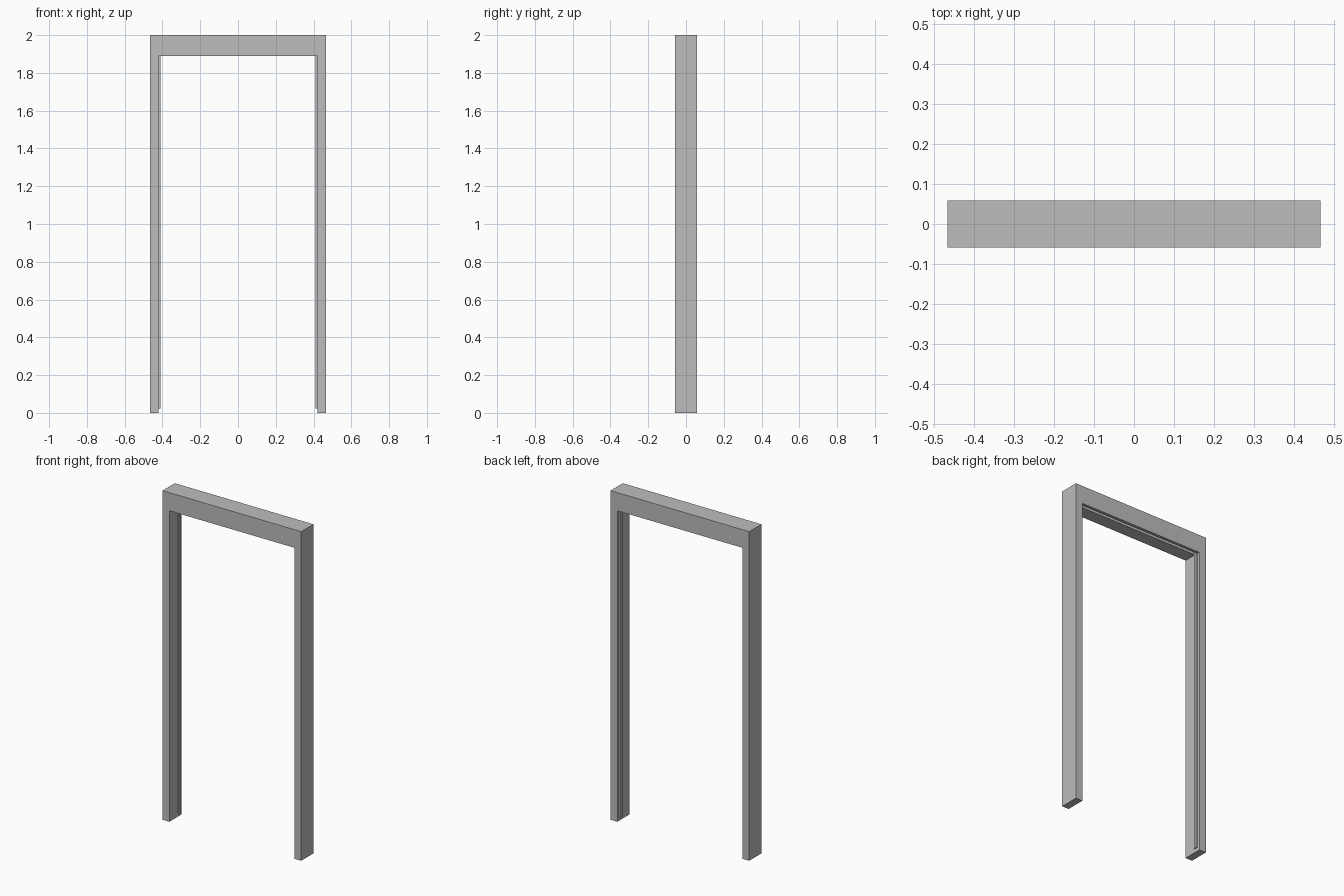
import bpy, bmesh

if "Cube" in bpy.data.objects:
    bpy.data.objects.remove(bpy.data.objects["Cube"])

grey = bpy.data.materials.new("light_grey")
grey.diffuse_color = (0.51, 0.51, 0.51, 1)
grey.use_nodes = True
grey.node_tree.nodes["Principled BSDF"].inputs["Base Color"].default_value = grey.diffuse_color

W, D = 0.466, 0.059           # half width and half depth of the frame
RAIL_Y0, RAIL_Y1 = 0.022, 0.042   # guide rail and slot position


def prism(name, profile, axis, a, b):
    """Extrude a 2D profile along x (profile y,z) or z (profile x,y)."""
    place = (lambda p, t: (t, *p)) if axis == "x" else (lambda p, t: (*p, t))
    bm = bmesh.new()
    face = bm.faces.new([bm.verts.new(place(p, a)) for p in profile])
    ext = bmesh.ops.extrude_face_region(bm, geom=[face])
    verts = [v for v in ext["geom"] if isinstance(v, bmesh.types.BMVert)]
    shift = (b - a, 0, 0) if axis == "x" else (0, 0, b - a)
    bmesh.ops.translate(bm, verts=verts, vec=shift)
    bmesh.ops.recalc_face_normals(bm, faces=bm.faces)
    mesh = bpy.data.meshes.new(name)
    bm.to_mesh(mesh)
    bm.free()
    mesh.materials.append(grey)
    obj = bpy.data.objects.new(name, mesh)
    bpy.context.collection.objects.link(obj)
    return obj


def rect(x0, x1, y0, y1):
    return [(x0, y0), (x1, y0), (x1, y1), (x0, y1)]


# Upright posts with a thin guide rail on each inner face
for side, s in (("left", -1), ("right", 1)):
    prism(side + "_post", rect(s * 0.42, s * W, -D, D), "z", 0, 1.89)
    prism(side + "_guide_rail", rect(s * 0.411, s * 0.42, RAIL_Y0, RAIL_Y1),
          "z", 0.022, 1.90)

# Top box with a shallow slot along its underside, between the posts
slotted = [(-D, 1.89), (RAIL_Y0, 1.89), (RAIL_Y0, 1.91), (RAIL_Y1, 1.91),
           (RAIL_Y1, 1.89), (D, 1.89), (D, 2.0), (-D, 2.0)]
prism("top_box", slotted, "x", -0.42, 0.42)
for side, s in (("left", -1), ("right", 1)):
    prism(side + "_box_end", rect(-D, D, 1.89, 2.0), "x", s * 0.42, s * W)
